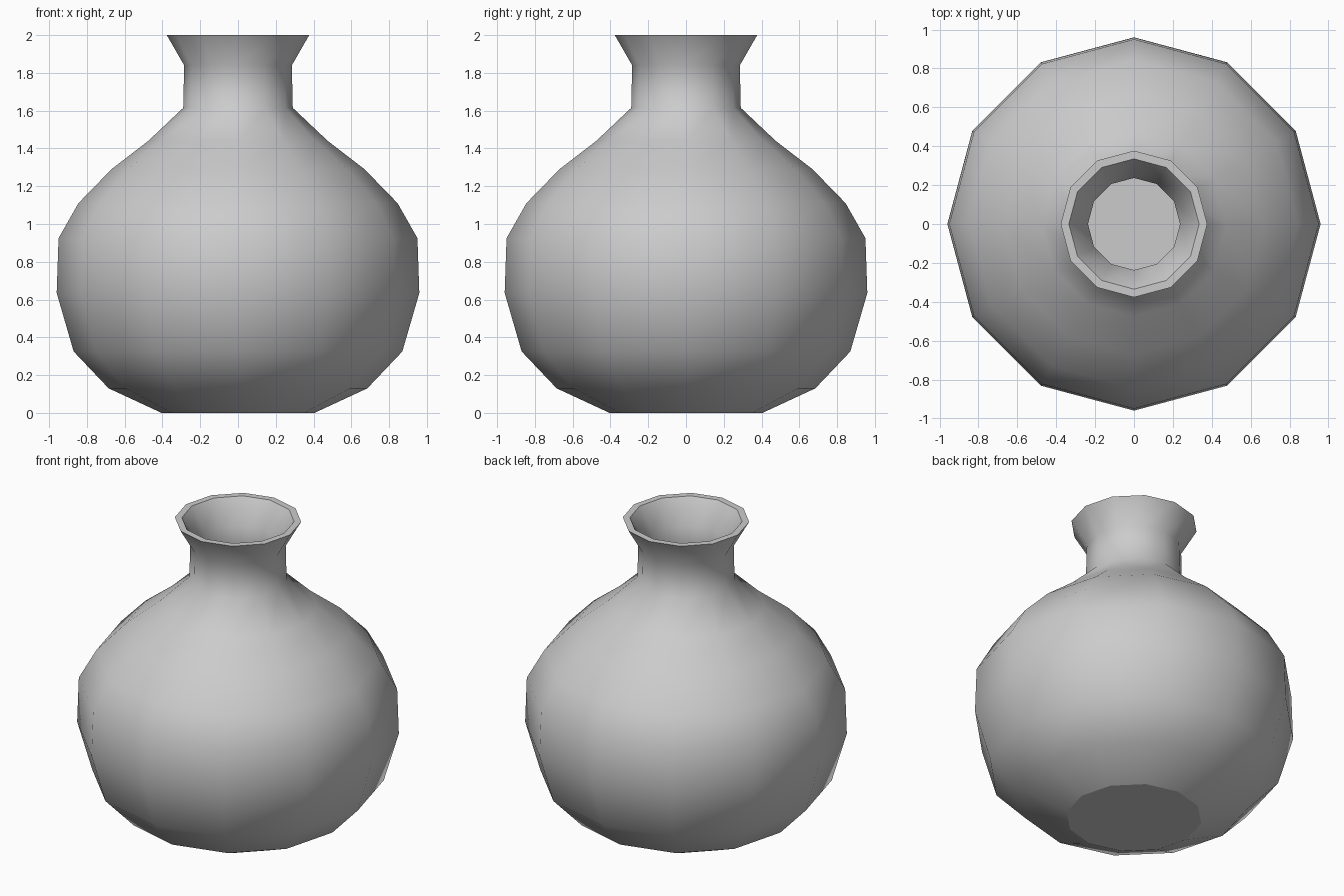
import bpy, bmesh, math

if "Cube" in bpy.data.objects:
    bpy.data.objects.remove(bpy.data.objects["Cube"])

SIDES = 12
# Outer wall from base to rim, then inner wall back down to the inside floor (radius, height)
outer = [(0.405, 0), (0.685, 0.13), (0.87, 0.325), (0.96, 0.635), (0.95, 0.925),
         (0.845, 1.11), (0.67, 1.29), (0.475, 1.44), (0.29, 1.615), (0.285, 1.84), (0.377, 2.0)]
inner = [(0.335, 2.0), (0.237, 1.85), (0.24, 1.6), (0.445, 1.4), (0.645, 1.25),
         (0.81, 1.08), (0.902, 0.91), (0.912, 0.645), (0.83, 0.35), (0.66, 0.17), (0.395, 0.045)]

bm = bmesh.new()


def ring(r, z):
    return [bm.verts.new((r * math.cos(2 * math.pi * i / SIDES),
                          r * math.sin(2 * math.pi * i / SIDES), z)) for i in range(SIDES)]


# Walls and rim
rings = [ring(r, z) for r, z in outer + inner]
for a, b in zip(rings, rings[1:]):
    for i in range(SIDES):
        j = (i + 1) % SIDES
        bm.faces.new((a[i], a[j], b[j], b[i]))

# Base and inside floor
bm.faces.new(rings[0][::-1])
bm.faces.new(rings[-1])

# Smooth walls, with crisp edges at base, floor and both sides of the rim
for f in bm.faces:
    f.smooth = True
top = len(outer)
for k in (0, top - 1, top, len(rings) - 1):
    for i in range(SIDES):
        bm.edges.get((rings[k][i], rings[k][(i + 1) % SIDES])).smooth = False

mesh = bpy.data.meshes.new("vase")
bm.to_mesh(mesh)
bm.free()
bpy.context.collection.objects.link(bpy.data.objects.new("vase", mesh))
